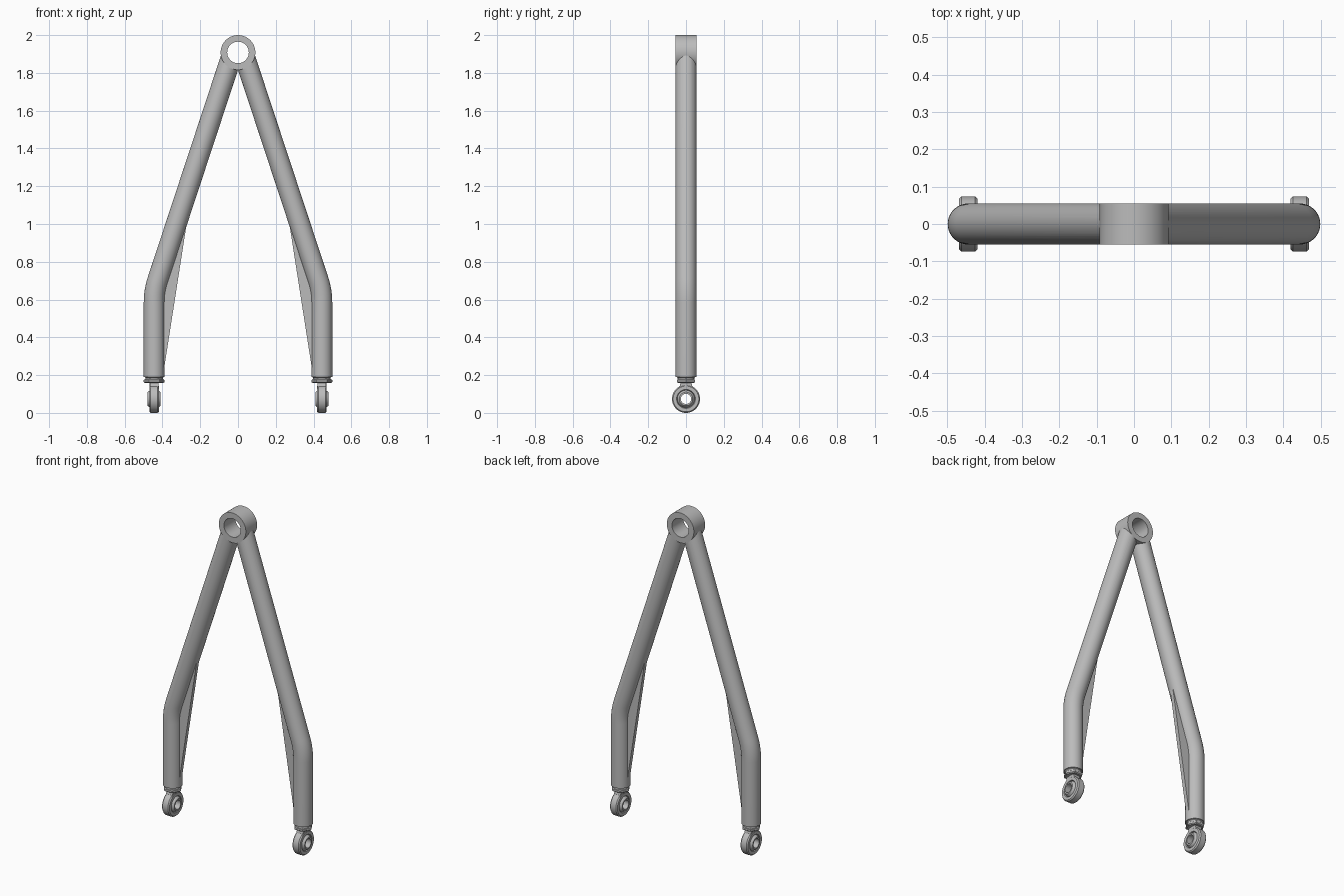
import bpy, bmesh, math
from mathutils import Vector, Matrix

if "Cube" in bpy.data.objects:
    bpy.data.objects.remove(bpy.data.objects["Cube"], do_unlink=True)

GREY = (0.5, 0.5, 0.5, 1)
steel = bpy.data.materials.new("grey steel")
steel.use_nodes = True
steel.diffuse_color = GREY
steel.node_tree.nodes["Principled BSDF"].inputs["Base Color"].default_value = GREY

LEG_X, TUBE_R = 0.444, 0.055
EYE_Z, PIVOT_Z = 0.074, 1.908


def finish(bm, name):
    bmesh.ops.recalc_face_normals(bm, faces=bm.faces)
    mesh = bpy.data.meshes.new(name)
    bm.to_mesh(mesh)
    bm.free()
    mesh.materials.append(steel)
    ob = bpy.data.objects.new(name, mesh)
    bpy.context.collection.objects.link(ob)
    return ob


def smooth(ob):
    bpy.ops.object.select_all(action='DESELECT')
    bpy.context.view_layer.objects.active = ob
    ob.select_set(True)
    bpy.ops.object.shade_smooth_by_angle(angle=math.radians(35))


def loft(bm, rings, closed=False):
    loops = [[bm.verts.new(p) for p in ring] for ring in rings]
    pairs = list(zip(loops, loops[1:]))
    if closed:
        pairs.append((loops[-1], loops[0]))
    for a, b in pairs:
        for i in range(len(a)):
            j = (i + 1) % len(a)
            bm.faces.new((a[i], a[j], b[j], b[i]))
    if not closed:
        bm.faces.new(loops[0])
        bm.faces.new(loops[-1])


def lathe(name, profile, axis, centre, segments=48, closed=False):
    """Turn (radius, height) points about an axis."""
    turn = Vector((0, 0, 1)).rotation_difference(Vector(axis)).to_matrix()
    rings = [[turn @ Vector((r * math.cos(a), r * math.sin(a), h)) + Vector(centre)
              for a in (math.tau * i / segments for i in range(segments))]
             for r, h in profile]
    bm = bmesh.new()
    loft(bm, rings, closed)
    ob = finish(bm, name)
    smooth(ob)
    return ob


def tube(name, path, radius, segments=40):
    """Sweep a circle along a path lying in the xz plane."""
    rings = []
    for i, p in enumerate(path):
        t = (path[min(i + 1, len(path) - 1)] - path[max(i - 1, 0)]).normalized()
        side = Vector((t.z, 0, -t.x))
        rings.append([p + radius * (side * math.cos(a) + Vector((0, math.sin(a), 0)))
                      for a in (math.tau * k / segments for k in range(segments))])
    bm = bmesh.new()
    loft(bm, rings)
    return finish(bm, name)


# Top pivot sleeve
lathe("pivot_sleeve", [(0.092, -0.055), (0.092, 0.055), (0.057, 0.055), (0.057, -0.055)],
      (0, 1, 0), (0, 0, PIVOT_Z), 64, True)
cutter = lathe("sleeve_cutter", [(0.08, -0.1), (0.08, 0.1)], (0, 1, 0), (0, 0, PIVOT_Z), 64)
cutter.hide_render = True

for s, side in ((1, "left"), (-1, "right")):
    # Bent leg tube, coped to fit the sleeve
    low, knee, top = (Vector((s * x, 0, z)) for x, z in ((LEG_X, 0.19), (LEG_X, 0.645), (0.03, 1.9)))
    start = knee + (low - knee).normalized() * 0.06
    end = knee + (top - knee).normalized() * 0.06
    bend = [start.lerp(knee, t).lerp(knee.lerp(end, t), t) for t in (i / 8 for i in range(9))]
    leg = tube(side + "_leg", [low] + bend + [top], TUBE_R)
    cope = leg.modifiers.new("cope", 'BOOLEAN')
    cope.operation, cope.solver, cope.object = 'DIFFERENCE', 'EXACT', cutter
    bpy.context.view_layer.objects.active = leg
    bpy.ops.object.modifier_apply(modifier="cope")
    smooth(leg)

    # Gusset plate inside the bend
    bm = bmesh.new()
    loft(bm, [[(s * x, y, z) for x, z in ((0.392, 0.23), (0.272, 1.0), (0.32, 1.0), (0.44, 0.63), (0.43, 0.23))]
              for y in (-0.012, 0.012)])
    finish(bm, side + "_gusset")

    # Tube collar, jam nut and threaded shank
    base = (s * LEG_X, 0, 0)
    lathe(side + "_collar", [(0.046, 0.176), (0.046, 0.186), (0.053, 0.193)], (0, 0, 1), base)
    lathe(side + "_jam_nut", [(0.048, 0.158), (0.055, 0.163), (0.055, 0.174), (0.048, 0.179)],
          (0, 0, 1), base, 6)
    lathe(side + "_shank", [(0.024, 0.125), (0.024, 0.18)], (0, 0, 1), base, 32)

    # Neck flaring down into the rod eye
    bm = bmesh.new()
    loft(bm, [[(s * LEG_X + u * 0.022, v * w, z) for u, v in ((-1, -1), (1, -1), (1, 1), (-1, 1))]
              for z, w in ((0.127, 0.046), (0.14, 0.034), (0.16, 0.028))])
    finish(bm, side + "_neck")

    # Rod eye with bearing ball
    eye = (s * LEG_X, 0, EYE_Z)
    lathe(side + "_rod_eye", [(0.068, -0.025), (0.074, -0.018), (0.074, 0.018), (0.068, 0.025),
                              (0.05, 0.025), (0.046, 0.018), (0.046, -0.018), (0.05, -0.025)],
          (1, 0, 0), eye, 48, True)
    ball = [(math.sqrt(0.05 ** 2 - h * h), h) for h in (0.035 * i / 5 for i in range(-5, 6))]
    lathe(side + "_bearing_ball", ball + [(0.027, 0.035), (0.027, -0.035)], (1, 0, 0), eye, 48, True)

bpy.data.objects.remove(cutter, do_unlink=True)
